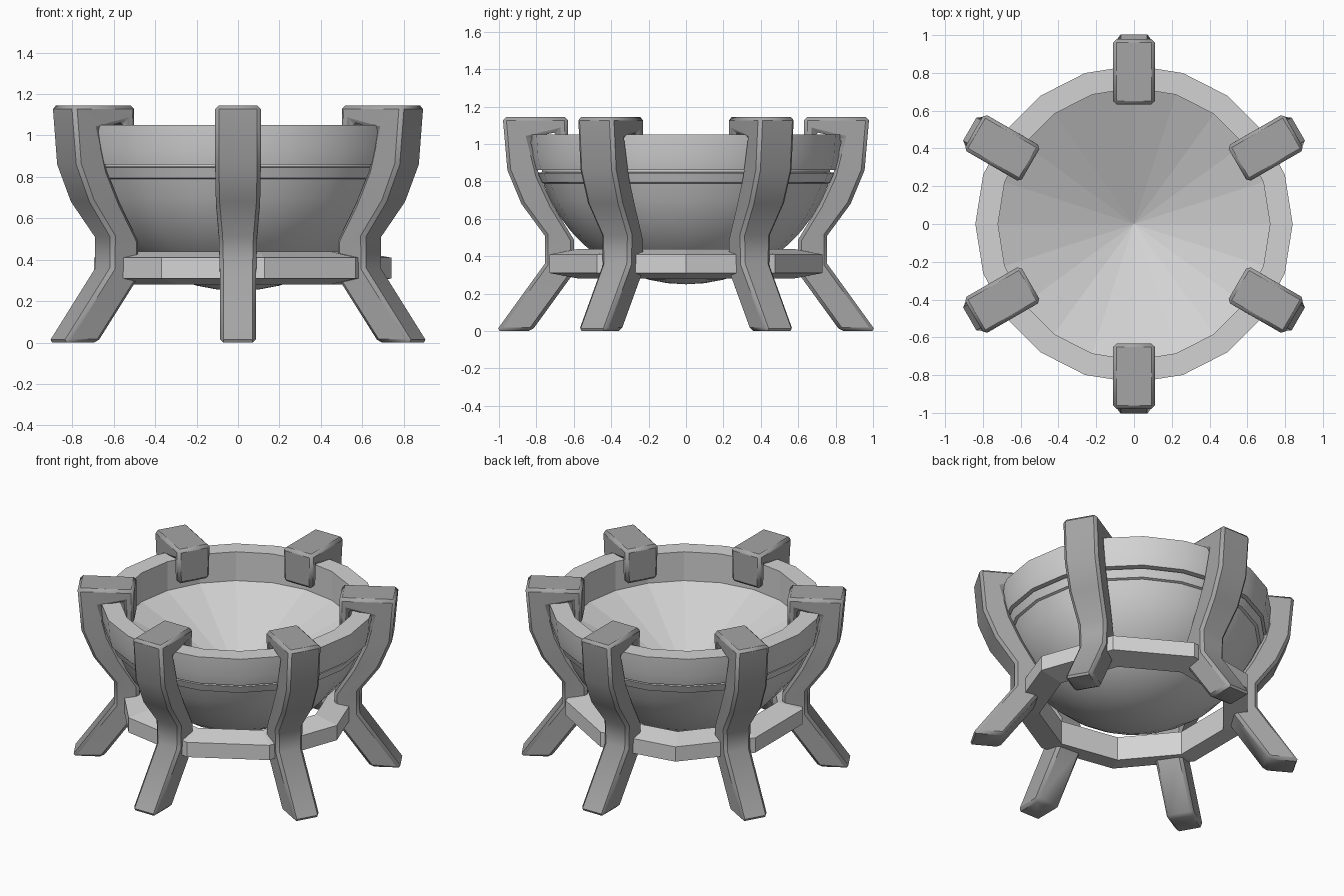
import bpy, bmesh, math
from mathutils import Vector

cube = bpy.data.objects.get("Cube")
if cube:
    bpy.data.objects.remove(cube, do_unlink=True)


def material(name, value):
    mat = bpy.data.materials.new(name)
    mat.use_nodes = True
    color = (value, value, value, 1)
    mat.diffuse_color = color
    mat.node_tree.nodes["Principled BSDF"].inputs["Base Color"].default_value = color
    return mat


light_gray = material("light gray", 0.65)
dark_gray = material("dark gray", 0.375)


def finish(bm, name, mat, smooth_angle=None):
    mesh = bpy.data.meshes.new(name)
    bm.to_mesh(mesh)
    bm.free()
    mesh.materials.append(mat)
    if smooth_angle:
        mesh.shade_smooth()
        mesh.set_sharp_from_angle(angle=math.radians(smooth_angle))
    obj = bpy.data.objects.new(name, mesh)
    bpy.context.collection.objects.link(obj)
    return obj


def lathe(name, profile, sides, mat, smooth_angle=None, closed=False):
    """Spin an (r, z) profile, ordered so that faces point outward."""
    bm = bmesh.new()
    rings = []
    for r, z in profile:
        if r == 0:
            rings.append([bm.verts.new((0, 0, z))] * sides)
            continue
        angles = [math.tau * i / sides for i in range(sides)]
        rings.append([bm.verts.new((r * math.cos(a), r * math.sin(a), z)) for a in angles])
    pairs = list(zip(rings, rings[1:]))
    if closed:
        pairs.append((rings[-1], rings[0]))
    for low, high in pairs:
        for i in range(sides):
            j = (i + 1) % sides
            corners = [low[i], low[j], high[j], high[i]]
            bm.faces.new(list(dict.fromkeys(corners)))
    return finish(bm, name, mat, smooth_angle)


# Lower bowl: part of a sphere with a thin band at its lip
RADIUS, CENTER = 0.81, 1.06
bowl = [(0, CENTER - RADIUS)]
for step in range(1, 11):
    a = math.radians(7.05 * step)
    bowl.append((RADIUS * math.sin(a), CENTER - RADIUS * math.cos(a)))
bowl += [(0.78, 0.795), (0.80, 0.845), (0.77, 0.85), (0.77, 0.86)]
lathe("bowl", bowl, 20, light_gray, 35)

# Rim with an overhanging lower edge
lathe("rim", [(0.765, 0.86), (0.815, 0.86), (0.832, 0.93), (0.84, 1.05), (0.72, 1.05)],
      20, light_gray, 30)

# Faceted inside: upright wall down to a shallow cone
lathe("basin", [(0.72, 1.05), (0.72, 0.855), (0, 0.54)], 20, light_gray)

# Nine sided support ring
lathe("support_ring", [(0.58, 0.28), (0.74, 0.31), (0.74, 0.41), (0.58, 0.44)],
      9, light_gray, closed=True)

# Leg cross-sections from foot to hook tip: outer (r, z), inner (r, z), half width
LEG = [
    ((1.015, 0.0), (0.825, 0.0), 0.088),
    ((0.755, 0.36), (0.60, 0.31), 0.088),
    ((0.755, 0.51), (0.60, 0.49), 0.092),
    ((0.88, 0.68), (0.71, 0.67), 0.107),
    ((0.955, 0.86), (0.785, 0.83), 0.11),
    ((0.98, 1.145), (0.835, 1.03), 0.11),
    ((0.632, 1.145), (0.69, 1.065), 0.11),
    ((0.632, 0.915), (0.69, 0.915), 0.106),
]


def leg(name, angle):
    bm = bmesh.new()
    along = Vector((math.cos(angle), math.sin(angle), 0))
    across = Vector((-math.sin(angle), math.cos(angle), 0))
    up = Vector((0, 0, 1))
    loops = []
    for outer, inner, w in LEG:
        loops.append([bm.verts.new(along * r + up * z + across * s)
                      for (r, z), s in ((outer, -w), (outer, w), (inner, w), (inner, -w))])
    for a, b in zip(loops, loops[1:]):
        for i in range(4):
            j = (i + 1) % 4
            bm.faces.new((a[i], a[j], b[j], b[i]))
    bm.faces.new(loops[0])
    bm.faces.new(loops[-1])
    bmesh.ops.recalc_face_normals(bm, faces=bm.faces)
    sharp = [e for e in bm.edges if e.calc_face_angle(0) > math.radians(50)]
    bmesh.ops.bevel(bm, geom=sharp, offset=0.018, segments=1, affect='EDGES',
                    clamp_overlap=True)
    finish(bm, name, dark_gray, 42)


for k in range(6):
    leg(f"leg_{k + 1}", math.radians(30 + 60 * k))
